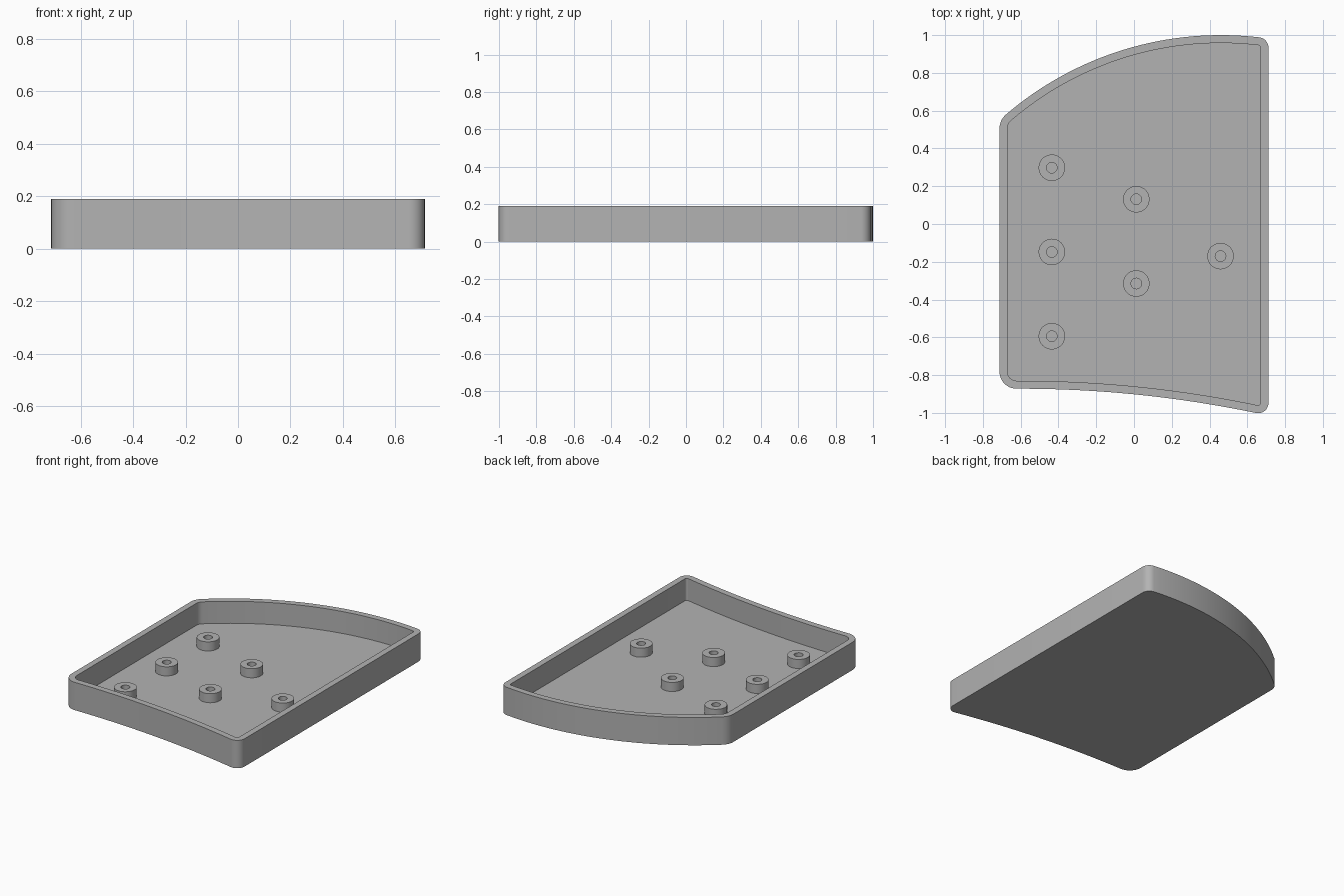
import bpy, bmesh, math
from mathutils import Vector

cube = bpy.data.objects.get("Cube")
if cube:
    bpy.data.objects.remove(cube, do_unlink=True)

grey = bpy.data.materials.new("plain_grey")
grey.use_nodes = True
GREY = (0.45, 0.45, 0.45, 1)
grey.diffuse_color = GREY
grey.node_tree.nodes["Principled BSDF"].inputs["Base Color"].default_value = GREY

HALF, HEIGHT, FLOOR, WALL = 0.712, 0.19, 0.04, 0.042
BACK_R, FRONT_R = 1.75, 6.1
BACK_C = Vector((0.46, 1 - BACK_R))          # back wall bulges outwards
FRONT_C = Vector((-0.6, -0.872 - FRONT_R))   # front wall bows inwards


def fillet_centre(side, r, back):
    """Centre of a corner rounding tangent to a side wall and a curved wall."""
    c, dist = (BACK_C, BACK_R - r) if back else (FRONT_C, FRONT_R + r)
    x = side * (HALF - r)
    return Vector((x, c.y + math.sqrt(dist ** 2 - (x - c.x) ** 2)))


def arc(c, r, a0, a1, n):
    return [c + r * Vector((math.cos(a0 + (a1 - a0) * i / n), math.sin(a0 + (a1 - a0) * i / n)))
            for i in range(n + 1)]


def angle(v):
    return math.atan2(v.y, v.x)


def outline(inset):
    """Counter-clockwise tray outline, moved inwards by the inset."""
    br, bl = fillet_centre(1, 0.055, True), fillet_centre(-1, 0.095, True)
    fl, fr = fillet_centre(-1, 0.09, False), fillet_centre(1, 0.055, False)
    b0, b1 = angle(br - BACK_C), angle(bl - BACK_C)
    f0, f1 = angle(fl - FRONT_C), angle(fr - FRONT_C)
    pts = arc(br, 0.055 - inset, 0, b0, 8)
    pts += arc(BACK_C, BACK_R - inset, b0, b1, 32)[1:-1]
    pts += arc(bl, 0.095 - inset, b1, math.pi, 8)
    pts += arc(fl, 0.09 - inset, math.pi, f0 + math.pi, 10)
    pts += arc(FRONT_C, FRONT_R + inset, f0, f1, 20)[1:-1]
    pts += arc(fr, 0.055 - inset, f1 + math.pi, math.tau, 8)
    return pts


def build(name, rings, cap):
    """Skin a stack of (points, z) rings, capping the ends if asked."""
    bm = bmesh.new()
    loops = [[bm.verts.new((p.x, p.y, z)) for p in pts] for pts, z in rings]
    for low, high in zip(loops, loops[1:]):
        for i in range(len(low)):
            j = (i + 1) % len(low)
            bm.faces.new((low[i], low[j], high[j], high[i]))
    if cap:
        bm.faces.new(loops[0][::-1])
        bm.faces.new(loops[-1])
    mesh = bpy.data.meshes.new(name)
    bm.to_mesh(mesh)
    bm.free()
    mesh.materials.append(grey)
    ob = bpy.data.objects.new(name, mesh)
    bpy.context.collection.objects.link(ob)
    bpy.ops.object.select_all(action='DESELECT')
    ob.select_set(True)
    bpy.context.view_layer.objects.active = ob
    bpy.ops.object.shade_smooth_by_angle(angle=math.radians(30))
    return ob


# Tray: outer wall, rim, inner wall and floor
outer, inner = outline(0), outline(WALL)
build("tray", [(outer, 0), (outer, HEIGHT), (inner, HEIGHT), (inner, FLOOR)], True)

# Hollow mounting posts on the floor
POST_TOP = FLOOR + 0.062
posts = [(-0.435, 0.298), (-0.435, -0.148), (-0.435, -0.594),
         (0.012, 0.131), (0.012, -0.315), (0.458, -0.17)]
for n, xy in enumerate(posts, 1):
    wide, hole = (arc(Vector(xy), r, 0, math.tau, 40)[:-1] for r in (0.07, 0.028))
    build(f"mounting_post_{n}",
          [(wide, FLOOR), (wide, POST_TOP), (hole, POST_TOP), (hole, FLOOR)], False)
